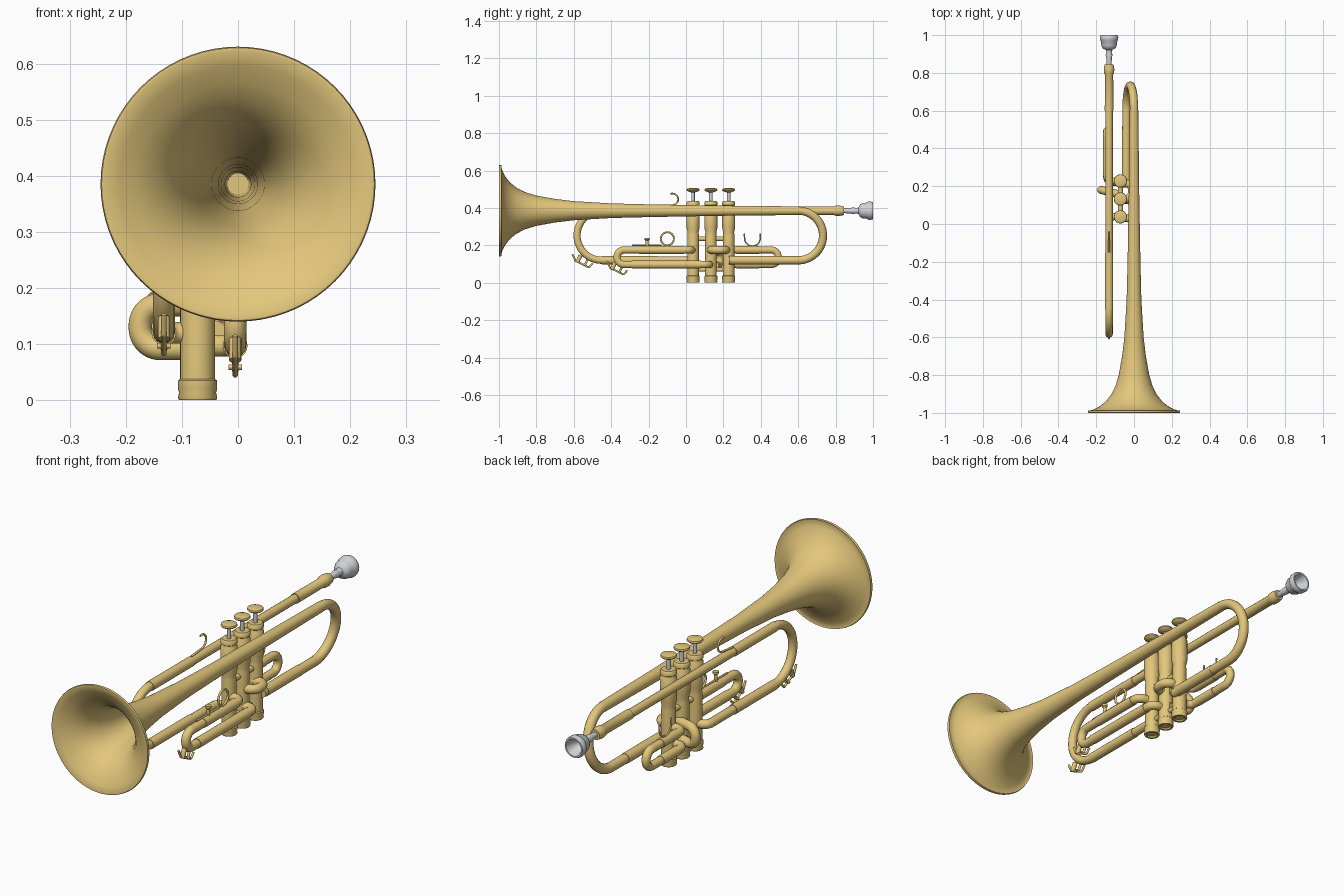
import bpy, bmesh, math
from mathutils import Vector

cube = bpy.data.objects.get("Cube")
if cube:
    bpy.data.objects.remove(cube, do_unlink=True)


def material(name, rgb):
    m = bpy.data.materials.new(name)
    m.use_nodes = True
    color = (*rgb, 1)
    m.diffuse_color = color
    m.node_tree.nodes["Principled BSDF"].inputs["Base Color"].default_value = color
    return m


BRASS = material("brass", (0.77, 0.57, 0.2))
SILVER = material("silver", (0.64, 0.66, 0.69))


def finish(name, mesh, mat):
    """Link a mesh with smooth shading and sharp creases."""
    mesh.materials.clear()
    mesh.materials.append(mat)
    mesh.shade_smooth()
    mesh.set_sharp_from_angle(angle=math.radians(40))
    ob = bpy.data.objects.new(name, mesh)
    bpy.context.scene.collection.objects.link(ob)
    return ob


def lathe(name, profile, origin, axis="Z", mat=BRASS, sides=32):
    """Revolve (radius, distance) pairs around an axis through origin."""
    bm = bmesh.new()
    rings = []
    for r, h in profile:
        ring = []
        for i in range(sides if r > 0 else 1):
            a = math.tau * i / sides
            u, v = r * math.cos(a), r * math.sin(a)
            p = {"X": (h, u, v), "Y": (u, h, v), "Z": (u, v, h)}[axis]
            ring.append(bm.verts.new(Vector(origin) + Vector(p)))
        rings.append(ring)
    for a, b in zip(rings, rings[1:]):
        for i in range(sides):
            j = (i + 1) % sides
            if len(a) == 1:
                bm.faces.new((a[0], b[i], b[j]))
            elif len(b) == 1:
                bm.faces.new((a[i], a[j], b[0]))
            else:
                bm.faces.new((a[i], a[j], b[j], b[i]))
    bmesh.ops.recalc_face_normals(bm, faces=bm.faces)
    mesh = bpy.data.meshes.new(name)
    bm.to_mesh(mesh)
    bm.free()
    return finish(name, mesh, mat)


def rod(name, origin, axis, length, r, mat=BRASS):
    return lathe(name, [(0, 0), (r, 0), (r, length), (0, length)], origin, axis, mat, 20)


def rounded(points, radius, steps=12):
    """Replace each corner of a polyline by a circular fillet."""
    pts = [Vector(p) for p in points]
    path = [pts[0]]
    for a, b, c in zip(pts, pts[1:], pts[2:]):
        u, v = (a - b).normalized(), (c - b).normalized()
        half = u.angle(v) / 2
        centre = b + (u + v).normalized() * radius / math.sin(half)
        reach = radius / math.tan(half)
        s, e = (b + u * reach - centre).normalized(), (b + v * reach - centre).normalized()
        path += [centre + s.slerp(e, i / steps) * radius for i in range(steps + 1)]
    return path + [pts[-1]]


def tube(name, path, r, mat=BRASS, closed=False):
    cu = bpy.data.curves.new(name, "CURVE")
    cu.dimensions = "3D"
    cu.bevel_depth = r
    cu.bevel_resolution = 5
    cu.use_fill_caps = True
    path = [p for i, p in enumerate(path) if i == 0 or (p - path[i - 1]).length > 1e-4]
    sp = cu.splines.new("POLY")
    sp.points.add(len(path) - 1)
    for p, q in zip(sp.points, path):
        p.co = (*q, 1)
    sp.use_cyclic_u = closed
    ob = bpy.data.objects.new(name, cu)
    bpy.context.scene.collection.objects.link(ob)
    bpy.context.view_layer.update()
    mesh = bpy.data.meshes.new_from_object(ob.evaluated_get(bpy.context.evaluated_depsgraph_get()))
    bpy.data.objects.remove(ob)
    return finish(name, mesh, mat)


def arc(x, y, z, r, start, end, n=24):
    """Arc in the YZ plane, in degrees from +y towards +z."""
    angles = [math.radians(start + (end - start) * i / n) for i in range(n + 1)]
    return [Vector((x, y + r * math.cos(a), z + r * math.sin(a))) for a in angles]


TOP, LOW = 0.385, 0.12          # main tube heights
LEAD_X, VALVE_X = -0.132, -0.072
SLIDE_X, REAR_X = -0.005, -0.144
HI, LO = 0.175, 0.097           # valve slide heights
BEND = (TOP - LOW) / 2

# Bell: outer flare, rolled rim, inner flare and deep throat
flare = [(0.023, 0.6), (0.027, 0.2), (0.034, -0.2), (0.039, -0.4), (0.051, -0.6),
         (0.063, -0.7), (0.081, -0.8), (0.099, -0.86), (0.122, -0.905), (0.15, -0.94),
         (0.183, -0.966), (0.215, -0.982), (0.238, -0.989)]
rim = [(0.243, -0.987), (0.245, -0.993), (0.243, -0.999), (0.238, -1.0)]
inner = [(r - 0.004, y - 0.005) for r, y in reversed(flare[:-1])]
lathe("bell", flare + rim + inner + [(0, 0.62)], (0, 0, TOP), "Y", sides=72)

# Rear bow, leaning in towards the valves
bow = [Vector((-0.02 + 0.02 * math.sin(math.radians(a)), 0.6 + BEND * math.cos(math.radians(a)),
               LOW + BEND + BEND * math.sin(math.radians(a)))) for a in range(90, -91, -6)]
tube("bell_bow", [Vector((0, 0.59, TOP))] + bow + [Vector((-0.042, 0.23, LOW))], 0.022)
rod("bow_ferrule", (-0.041, 0.25, LOW), "Y", 0.25, 0.0235)

# Leadpipe, front tuning bow and return into the third valve
front_bow = arc(LEAD_X, -0.45, LOW + BEND, BEND, 90, 270, 30)
end = rounded([front_bow[-1], (LEAD_X, 0.04, LOW), (VALVE_X, 0.04, LOW)], 0.03)
tube("leadpipe", [Vector((LEAD_X, 0.62, TOP))] + front_bow + end[1:], 0.0195)
for z in (TOP, LOW):
    rod("tuning_ferrule", (LEAD_X, -0.45, z), "Y", 0.3, 0.022)
lathe("mouthpiece_receiver", [(0, 0.6), (0.023, 0.6), (0.022, 0.79), (0.027, 0.8), (0.028, 0.82),
      (0.023, 0.845), (0, 0.845)], (LEAD_X, 0, TOP), "Y")
lathe("mouthpiece", [(0, 0.83), (0.012, 0.83), (0.015, 0.88), (0.018, 0.895), (0.014, 0.91),
      (0.018, 0.922), (0.034, 0.93), (0.041, 0.945), (0.043, 0.967), (0.048, 0.973),
      (0.049, 0.99), (0.045, 1.0), (0.038, 1.0), (0.033, 0.988), (0.026, 0.96), (0.008, 0.94),
      (0, 0.94)], (LEAD_X, 0, TOP), "Y", SILVER)

# Three piston valves
VALVES = (0.038, 0.133, 0.228)
for y in VALVES:
    at = (VALVE_X, y, 0)
    lathe("valve_casing", [(0, 0.02), (0.031, 0.02), (0.031, 0.255), (0.029, 0.27), (0.035, 0.295),
          (0.035, 0.4), (0.031, 0.405), (0.031, 0.412), (0.035, 0.415), (0.035, 0.43),
          (0.03, 0.436), (0, 0.436)], at)
    lathe("bottom_cap", [(0, 0.006), (0.02, 0.006), (0.025, 0), (0.033, 0), (0.035, 0.004),
          (0.033, 0.014), (0.035, 0.02), (0.035, 0.035), (0.031, 0.038), (0, 0.038)], at)
    rod("piston_stem", (VALVE_X, y, 0.43), "Z", 0.06, 0.009, SILVER)
    lathe("finger_button", [(0, 0.483), (0.012, 0.483), (0.031, 0.49), (0.035, 0.495),
          (0.033, 0.502), (0.02, 0.506), (0, 0.506)], at)

# Links between the casings
for y in VALVES[:2]:
    for z, r in ((0.235, 0.013), (0.07, 0.011)):
        rod("valve_link", (VALVE_X, y, z), "Y", 0.095, r)
knuckle = [(VALVE_X, 0.133, HI), (-0.01, 0.133, HI), (-0.01, 0.215, HI), (VALVE_X, 0.215, HI)]
tube("valve_knuckle", rounded(knuckle, 0.035), 0.021)

# Third valve slide, running forward
slide_r = (HI - LO) / 2
slide_bend = arc(SLIDE_X, -0.33, (HI + LO) / 2, slide_r, 90, 270)
upper = rounded([(VALVE_X, 0.035, HI), (SLIDE_X, 0.025, HI), slide_bend[0]], 0.03)
lower = rounded([slide_bend[-1], (SLIDE_X, 0.125, LO), (VALVE_X, 0.125, LO)], 0.03)
tube("third_slide", upper + slide_bend[1:-1] + lower, 0.02)
rod("third_slide_sleeve", (SLIDE_X, -0.25, HI), "Y", 0.24, 0.022)
rod("third_slide_sleeve", (SLIDE_X, -0.29, LO), "Y", 0.37, 0.022)

# First valve slide, running backward
rear_bend = arc(REAR_X, 0.455, (HI + LO) / 2, slide_r, 90, -90)
upper = rounded([(VALVE_X, 0.228, HI), (REAR_X, 0.228, HI), rear_bend[0]], 0.03)
lower = rounded([rear_bend[-1], (REAR_X, 0.22, LO), (VALVE_X, 0.22, LO)], 0.03)
tube("first_slide", upper + rear_bend[1:-1] + lower, 0.019)
for z in (HI, LO):
    rod("first_slide_sleeve", (REAR_X, 0.27, z), "Y", 0.12, 0.021)

# Second valve slide, a short sideways loop
loop = [(VALVE_X, 0.155, 0.17), (-0.174, 0.18, 0.17), (-0.174, 0.18, 0.092), (VALVE_X, 0.155, 0.092)]
tube("second_slide", rounded(loop, 0.037), 0.021)

# Finger ring, stop post, slide saddle and little finger hook
tube("finger_ring", arc(SLIDE_X, -0.1, 0.235, 0.035, 0, 348, 29), 0.005, closed=True)
rod("stop_rail", (SLIDE_X, -0.29, 0.201), "Y", 0.16, 0.004)
lathe("stop_post", [(0, 0.19), (0.008, 0.19), (0.008, 0.225), (0.013, 0.23), (0.013, 0.24),
      (0, 0.24)], (SLIDE_X, -0.208, 0), sides=16)
tube("thumb_saddle", [Vector((REAR_X, 0.312, 0.262))] + arc(REAR_X, 0.355, 0.238, 0.042, 180, 360)
     + [Vector((REAR_X, 0.398, 0.262))], 0.004)
tube("finger_hook", [Vector((LEAD_X, -0.15, 0.407)), Vector((LEAD_X, -0.09, 0.412))]
     + arc(LEAD_X, -0.073, 0.446, 0.031, -85, 110), 0.0045)


# Water keys under the two front bows
def water_key(x, y, z):
    def place(along, drop):
        return Vector((x, y + along * 0.9 + drop * 0.44, z - along * 0.44 + drop * 0.9))
    lever = [place(-0.06, 0.016), place(-0.03, -0.009), place(0.05, -0.009), place(0.058, 0.02)]
    tube("water_key_lever", rounded(lever, 0.006, 5), 0.005)
    tube("water_key_pad", [place(-0.018, -0.012), place(-0.018, 0.03)], 0.011)
    tube("water_key_post", [place(0.025, -0.012), place(0.025, 0.03)], 0.006)
    rod("water_key_hinge", place(0.022, -0.006) - Vector((0.012, 0, 0)), "X", 0.024, 0.005)


water_key(LEAD_X, -0.56, 0.112)
water_key(SLIDE_X, -0.375, 0.074)
